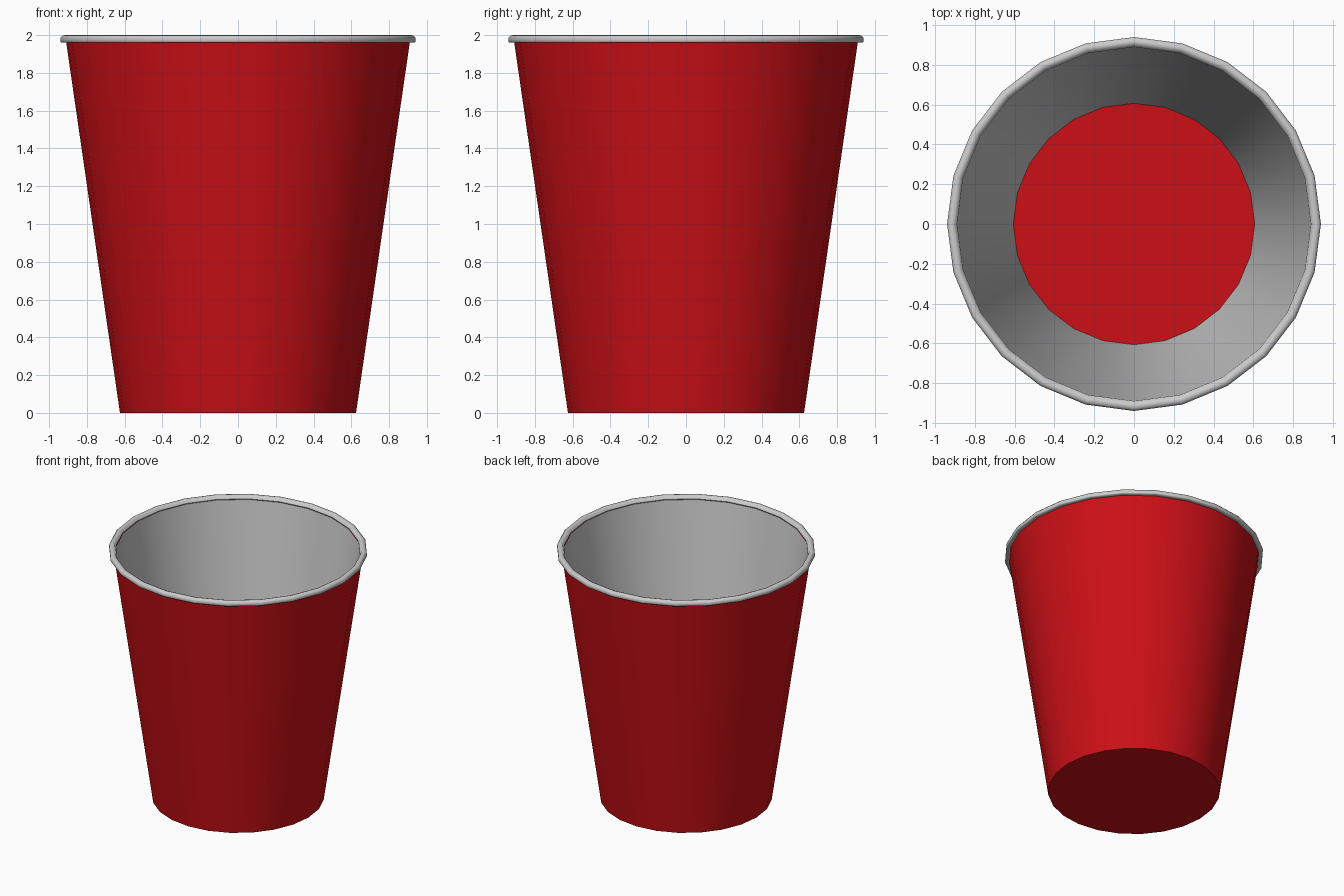
import bpy, bmesh, math

if "Cube" in bpy.data.objects:
    bpy.data.objects.remove(bpy.data.objects["Cube"])

SIDES = 24


def lathe(name, profile, closed=False, angle=40):
    """Spin a (radius, z) profile around z; radius 0 points become poles."""
    bm = bmesh.new()
    rings = []
    for r, z in profile:
        ring = []
        for i in range(SIDES):
            a = 2 * math.pi * i / SIDES
            ring.append(bm.verts.new((r * math.cos(a), r * math.sin(a), z)))
        rings.append(ring)
    pairs = list(zip(rings, rings[1:]))
    if closed:
        pairs.append((rings[-1], rings[0]))
    for a, b in pairs:
        for i in range(SIDES):
            j = (i + 1) % SIDES
            bm.faces.new((a[i], a[j], b[j], b[i]))
    if name == "outer_cup":
        bm.faces.new(list(reversed(rings[0])))
    if name == "cup_floor":
        bm.faces.new(rings[-1])
    me = bpy.data.meshes.new(name)
    bm.to_mesh(me)
    bm.free()
    ob = bpy.data.objects.new(name, me)
    bpy.context.collection.objects.link(ob)
    bpy.ops.object.select_all(action='DESELECT')
    ob.select_set(True)
    bpy.context.view_layer.objects.active = ob
    bpy.ops.object.shade_smooth_by_angle(angle=math.radians(angle))
    return ob


red = bpy.data.materials.new("red_plastic")
red.diffuse_color = (0.6, 0.005, 0.008, 1)
red.use_nodes = True
red.node_tree.nodes["Principled BSDF"].inputs["Base Color"].default_value = red.diffuse_color

# Red outside wall with its flat base
outer = lathe("outer_cup", [(0.625, 0), (0.91, 1.965)])
outer.data.materials.append(red)

# Red floor seen from inside
floor = lathe("cup_floor", [(0.607, 0.01)])
floor.data.materials.append(red)

# Pale lining, running downward so its faces point inward
lathe("inner_lining", [(0.89, 1.97), (0.607, 0.01)])

# Rolled lip
lathe("rim", [(0.903, 1.96), (0.935, 1.96), (0.94, 1.966), (0.94, 1.985),
              (0.93, 1.997), (0.915, 2.0), (0.9, 1.995), (0.89, 1.975)],
      closed=True, angle=60)
